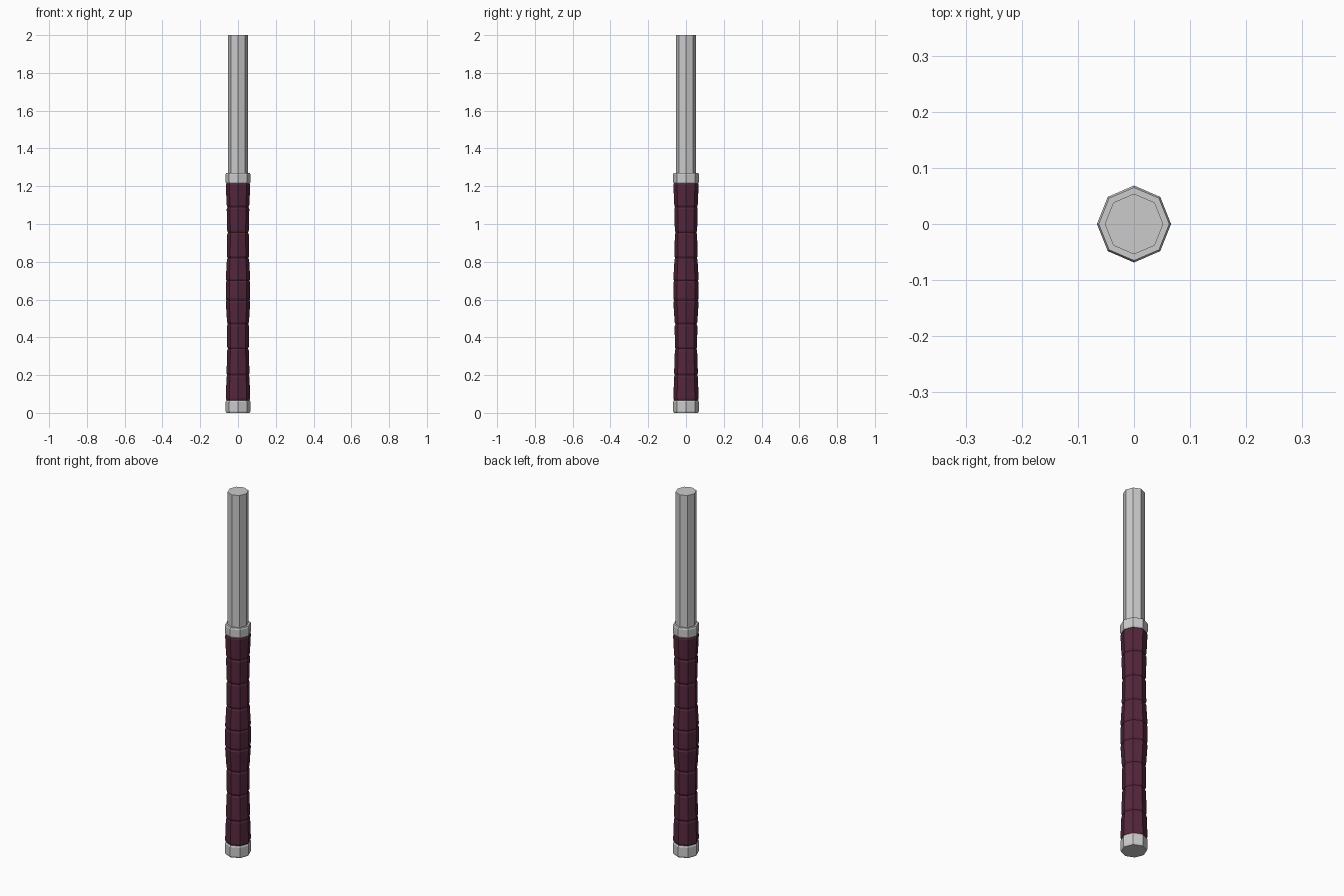
import bpy, bmesh, math

if "Cube" in bpy.data.objects:
    bpy.data.objects.remove(bpy.data.objects["Cube"])

SIDES = 8
SX = 0.965  # cross-section is slightly narrower in x


def lathe(name, profile, mat=None):
    """Capped eight-sided solid from (radius, z) pairs, corners on the axes."""
    bm = bmesh.new()
    rings = []
    for r, z in profile:
        rings.append([bm.verts.new((SX * r * math.cos(math.tau * i / SIDES),
                                    r * math.sin(math.tau * i / SIDES), z))
                      for i in range(SIDES)])
    for a, b in zip(rings, rings[1:]):
        for i in range(SIDES):
            j = (i + 1) % SIDES
            bm.faces.new((a[i], a[j], b[j], b[i]))
    bm.faces.new(rings[0][::-1])
    bm.faces.new(rings[-1])
    mesh = bpy.data.meshes.new(name)
    bm.to_mesh(mesh)
    bm.free()
    ob = bpy.data.objects.new(name, mesh)
    bpy.context.collection.objects.link(ob)
    if mat:
        mesh.materials.append(mat)
    return ob


wrap = bpy.data.materials.new("dark_red_wrap")
wrap.diffuse_color = (0.09, 0.02, 0.045, 1)
wrap.use_nodes = True
wrap.node_tree.nodes["Principled BSDF"].inputs["Base Color"].default_value = wrap.diffuse_color

# Metal end cap, rod and collar
lathe("end_cap", [(0.064, 0), (0.068, 0.008), (0.068, 0.058), (0.064, 0.066)])
lathe("rod", [(0.054, 1.2), (0.054, 2.0)])
lathe("collar", [(0.065, 1.215), (0.0685, 1.223), (0.0685, 1.262), (0.065, 1.27)])

# Grip: stacked wrap bands following a waisted handle outline
seams = [0.066, 0.20, 0.34, 0.47, 0.595, 0.70, 0.82, 0.955, 1.09, 1.216]
radii = [0.067, 0.063, 0.059, 0.060, 0.067, 0.067, 0.061, 0.059, 0.062, 0.067]
profile = []
for k in range(len(seams) - 1):
    z0, z1, r0, r1 = seams[k], seams[k + 1], radii[k], radii[k + 1]
    profile += [(r0 - 0.004, z0), (r0, z0 + 0.01), (r1, z1 - 0.01)]
profile.append((radii[-1] - 0.004, seams[-1]))
lathe("grip", profile, wrap)
